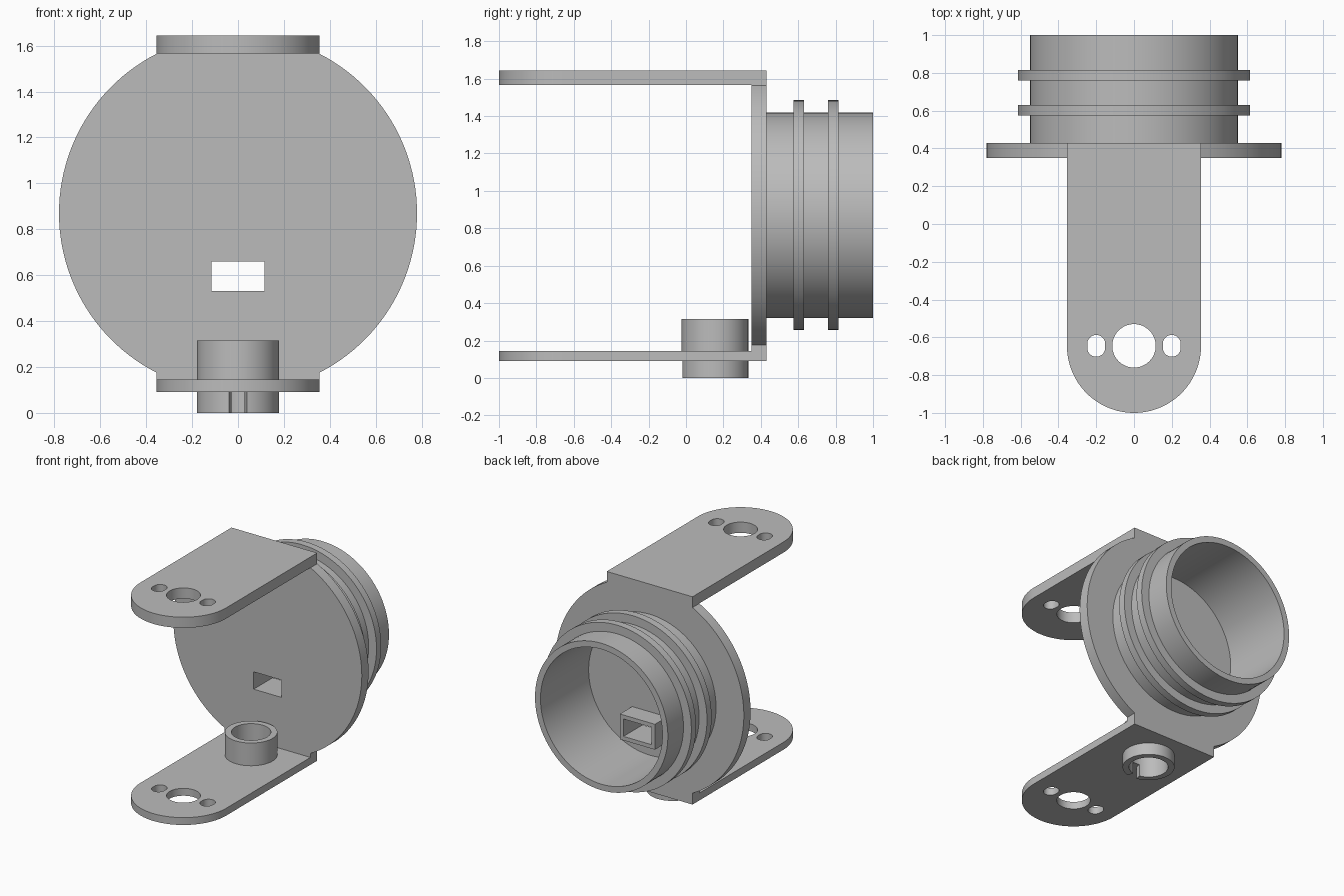
import bpy, bmesh, math
from mathutils import Vector

default = bpy.data.objects.get("Cube")
if default:
    bpy.data.objects.remove(default)

grey = bpy.data.materials.new("light_grey")
grey.use_nodes = True
colour = (0.5, 0.5, 0.5, 1)
grey.diffuse_color = colour
grey.node_tree.nodes["Principled BSDF"].inputs["Base Color"].default_value = colour

CENTRE_Z = 0.87      # axis of disc and tube
END_Y = -0.645       # centre of the rounded arm ends
BOSS_Y = 0.155


def arc(r, start, end, steps, cx=0, cy=0):
    angles = [math.radians(start + (end - start) * i / steps) for i in range(steps + 1)]
    return [(cx + r * math.cos(a), cy + r * math.sin(a)) for a in angles]


def circle(r, cx=0, cy=0):
    return arc(r, 0, 360, 96, cx, cy)[:-1]


def box(x0, x1, y0, y1):
    return [(x0, y0), (x1, y0), (x1, y1), (x0, y1)]


def finish(name, bm):
    bmesh.ops.recalc_face_normals(bm, faces=bm.faces)
    mesh = bpy.data.meshes.new(name)
    bm.to_mesh(mesh)
    bm.free()
    obj = bpy.data.objects.new(name, mesh)
    bpy.context.collection.objects.link(obj)
    mesh.materials.append(grey)
    return obj


def prism(name, outline, lo, hi, axis="z"):
    """Extrude an outline along z, or an x-z outline along y."""
    place = (lambda p, d: (p[0], p[1], d)) if axis == "z" else (lambda p, d: (p[0], d, p[1]))
    bm = bmesh.new()
    face = bm.faces.new([bm.verts.new(place(p, lo)) for p in outline])
    out = bmesh.ops.extrude_face_region(bm, geom=[face])
    shift = Vector(place((0, 0), hi - lo))
    bmesh.ops.translate(bm, vec=shift, verts=[v for v in out["geom"] if isinstance(v, bmesh.types.BMVert)])
    return finish(name, bm)


def activate(obj):
    bpy.ops.object.select_all(action="DESELECT")
    obj.select_set(True)
    bpy.context.view_layer.objects.active = obj


def cut(obj, outlines, lo, hi, axis="z"):
    for outline in outlines:
        cutter = prism("cutter", outline, lo, hi, axis)
        cutter.hide_render = True
        mod = obj.modifiers.new("cut", "BOOLEAN")
        mod.operation, mod.solver, mod.object = "DIFFERENCE", "EXACT", cutter
        activate(obj)
        bpy.ops.object.modifier_apply(modifier=mod.name)
        bpy.data.objects.remove(cutter)


def smooth(obj):
    activate(obj)
    bpy.ops.object.shade_smooth_by_angle(angle=math.radians(30))


# Back plate: disc with square shoulders where the arms join
DISC_R, ARM_W = 0.78, 0.355
corner = math.degrees(math.acos(ARM_W / DISC_R))
top, bottom = 1.645, 0.09
outline = arc(DISC_R, -corner, corner, 48, 0, CENTRE_Z)
outline += [(ARM_W, top), (-ARM_W, top)]
outline += arc(DISC_R, 180 - corner, 180 + corner, 48, 0, CENTRE_Z)
outline += [(-ARM_W, bottom), (ARM_W, bottom)]
window = box(-0.115, 0.115, 0.53, 0.66)
back_plate = prism("back_plate", outline, 0.35, 0.43, "y")
cut(back_plate, [window], 0.3, 0.5, "y")
smooth(back_plate)

# Rectangular sleeve behind the window
sleeve = prism("window_sleeve", box(-0.145, 0.145, 0.5, 0.69), 0.43, 0.575, "y")
cut(sleeve, [window], 0.4, 0.7, "y")

# Arms with a round hole and two slots at the rounded end
arm = [(ARM_W, 0.35), (-ARM_W, 0.35)] + arc(ARM_W, 180, 360, 64, 0, END_Y)
holes = [circle(0.115, 0, END_Y)]
for side in (-1, 1):
    holes.append(arc(0.0475, 0, 180, 20, side * 0.2, END_Y + 0.01)
                 + arc(0.0475, 180, 360, 20, side * 0.2, END_Y - 0.01))
BORE = circle(0.134, 0, BOSS_Y)
for name, lo, hi, extra in (("upper_arm", 1.565, top, []), ("lower_arm", bottom, 0.145, [BORE])):
    plate = prism(name, arm, lo, hi)
    cut(plate, holes + extra, lo - 0.1, hi + 0.1)
    smooth(plate)

# Hollow boss through the lower arm, with a wedge slot at its front foot
boss = prism("boss", circle(0.178, 0, BOSS_Y), 0, 0.315)
cut(boss, [BORE], -0.1, 0.5)
wedge = [(0, BOSS_Y), (-0.055, BOSS_Y - 0.25), (0.055, BOSS_Y - 0.25)]
cut(boss, [wedge], -0.1, bottom)
smooth(boss)

# Open tube with two raised rings, turned around the y axis
OUTER, INNER, RING = 0.55, 0.505, 0.615
profile = [(INNER, 0.43), (OUTER, 0.43)]
for y0, y1 in ((0.575, 0.63), (0.76, 0.815)):
    profile += [(OUTER, y0), (RING, y0), (RING, y1), (OUTER, y1)]
profile += [(OUTER, 1.0), (INNER, 1.0)]
bm = bmesh.new()
verts = [bm.verts.new((r, y, CENTRE_Z)) for r, y in profile]
edges = [bm.edges.new((a, b)) for a, b in zip(verts, verts[1:] + verts[:1])]
bmesh.ops.spin(bm, geom=verts + edges, cent=(0, 0, CENTRE_Z), axis=(0, 1, 0),
               angle=math.tau, steps=96, use_merge=True)
bmesh.ops.remove_doubles(bm, verts=bm.verts, dist=0.0005)
smooth(finish("ringed_tube", bm))
